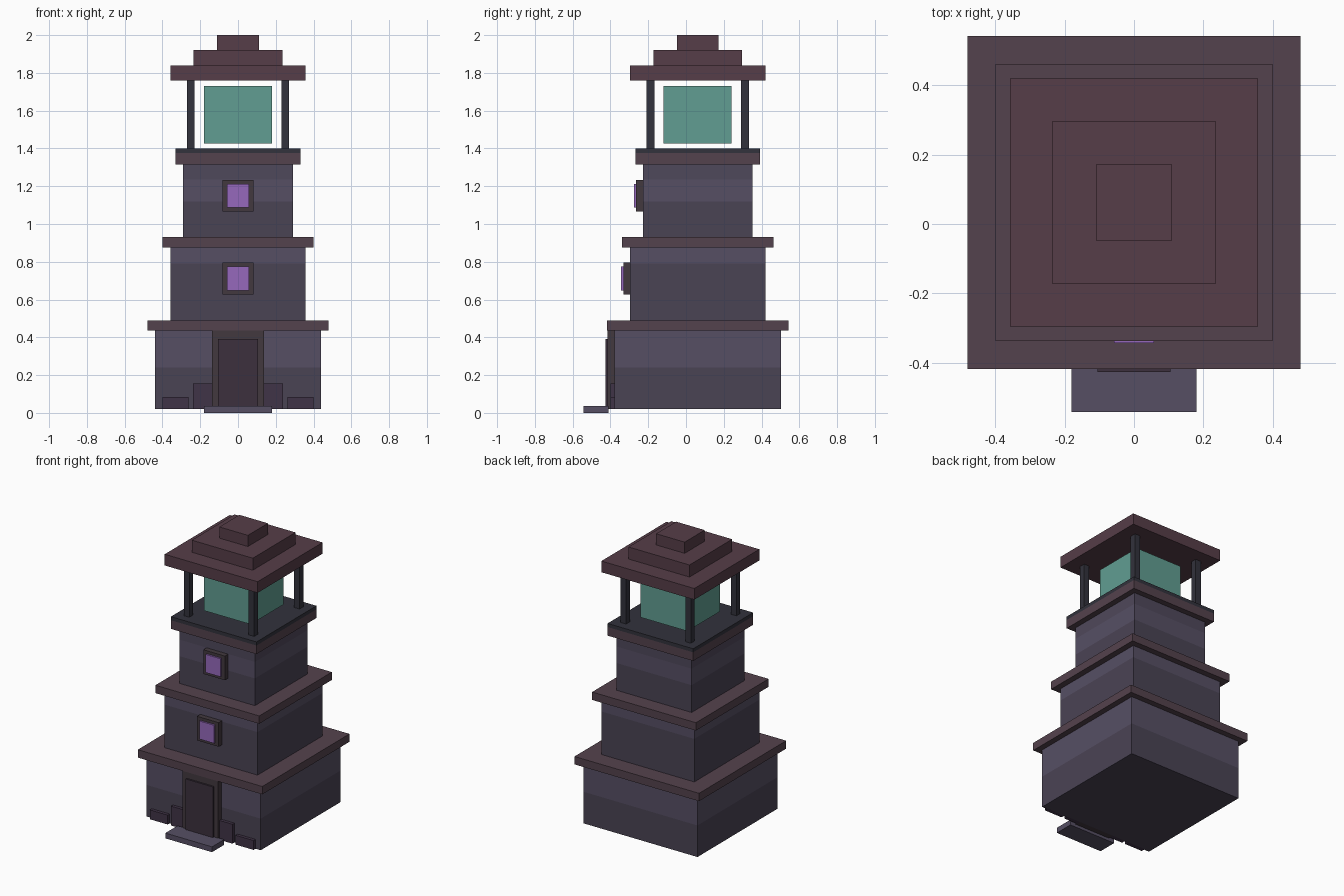
import bpy, bmesh

if "Cube" in bpy.data.objects:
    bpy.data.objects.remove(bpy.data.objects["Cube"])

CY = 0.062  # tower axis in y (the doorstep sticks out in front)


def material(name, rgb):
    m = bpy.data.materials.new(name)
    lin = [(c / 255 / 12.92) if c < 11 else ((c / 255 + 0.055) / 1.055) ** 2.4 for c in rgb]
    m.diffuse_color = (*lin, 1)
    m.use_nodes = True
    m.node_tree.nodes["Principled BSDF"].inputs["Base Color"].default_value = m.diffuse_color
    return m


LIGHT = material("stone_light", (86, 79, 100))
MID = material("stone_mid", (79, 72, 91))
DARK = material("stone_dark", (74, 67, 84))
TRIM = material("trim", (84, 66, 77))
ROOF = material("roof_tile", (86, 61, 72))
IRON = material("iron", (50, 50, 60))
LAMP = material("lamp_glass", (97, 158, 146))
GLASS = material("window_glass", (150, 105, 188))
FRAME = material("frame_wood", (66, 57, 63))
DOOR = material("door_wood", (60, 48, 61))
BLOCK = material("plinth_stone", (64, 51, 71))


def tower(name, half, levels, mats):
    """Square shaft with one horizontal colour band between each pair of levels."""
    bm = bmesh.new()
    corners = [(-1, -1), (1, -1), (1, 1), (-1, 1)]
    rings = [[bm.verts.new((sx * half, CY + sy * half, z)) for sx, sy in corners] for z in levels]
    for b in range(len(levels) - 1):
        lo, hi = rings[b], rings[b + 1]
        for i in range(4):
            j = (i + 1) % 4
            bm.faces.new((lo[i], lo[j], hi[j], hi[i])).material_index = b
    bm.faces.new(rings[0][::-1])
    bm.faces.new(rings[-1]).material_index = len(mats) - 1
    me = bpy.data.meshes.new(name)
    bm.to_mesh(me)
    bm.free()
    for m in mats:
        me.materials.append(m)
    ob = bpy.data.objects.new(name, me)
    bpy.context.collection.objects.link(ob)
    return ob


def box(name, x, y, z, mat):
    """Box from (min, max) ranges."""
    bpy.ops.mesh.primitive_cube_add(size=1, location=[(a + b) / 2 for a, b in (x, y, z)])
    ob = bpy.context.object
    ob.name = name
    ob.scale = [b - a for a, b in (x, y, z)]
    bpy.ops.object.transform_apply(location=False, rotation=False, scale=True)
    ob.data.materials.append(mat)
    return ob


# Three stone storeys
tower("lower_storey", 0.44, (0.02, 0.24, 0.435), (DARK, LIGHT))
tower("middle_storey", 0.358, (0.49, 0.79, 0.875), (DARK, LIGHT))
tower("upper_storey", 0.29, (0.93, 1.12, 1.235, 1.315), (DARK, LIGHT, MID))

# Ledges, gallery deck and stepped roof
for name, half, z0, z1, mat in (
    ("lower_ledge", 0.48, 0.435, 0.49, TRIM),
    ("middle_ledge", 0.40, 0.875, 0.93, TRIM),
    ("upper_ledge", 0.33, 1.315, 1.375, TRIM),
    ("gallery_deck", 0.33, 1.375, 1.40, IRON),
    ("roof_eaves", 0.358, 1.76, 1.838, ROOF),
    ("roof_step", 0.235, 1.838, 1.922, ROOF),
    ("roof_cap", 0.11, 1.922, 2.0, ROOF),
):
    tower(name, half, (z0, z1), (mat,))

# Floating lamp and its four posts
tower("lamp", 0.18, (1.425, 1.73), (LAMP,))
for sx in (-1, 1):
    for sy in (-1, 1):
        px, py = sx * 0.25, CY + sy * 0.25
        box("lamp_post", (px - 0.021, px + 0.021), (py - 0.021, py + 0.021), (1.40, 1.76), IRON)

# Windows
for name, wall, z in (("middle_window", -0.296, 0.712), ("upper_window", -0.228, 1.15)):
    box(name + "_frame", (-0.083, 0.083), (wall - 0.036, wall + 0.01), (z - 0.084, z + 0.084), FRAME)
    box(name + "_glass", (-0.057, 0.057), (wall - 0.048, wall - 0.03), (z - 0.063, z + 0.063), GLASS)

# Doorway and doorstep
box("door_frame", (-0.137, 0.137), (-0.415, -0.37), (0.02, 0.435), FRAME)
box("door", (-0.105, 0.105), (-0.427, -0.405), (0.02, 0.39), DOOR)
box("doorstep", (-0.18, 0.18), (-0.543, -0.41), (0.0, 0.037), LIGHT)

# Plinth blocks either side of the door
for s in (-1, 1):
    for name, a, b, h in (("inner_block", 0.13, 0.237, 0.155), ("outer_block", 0.262, 0.40, 0.085)):
        box(name, sorted((s * a, s * b)), (-0.40, -0.37), (0.02, h), BLOCK)
